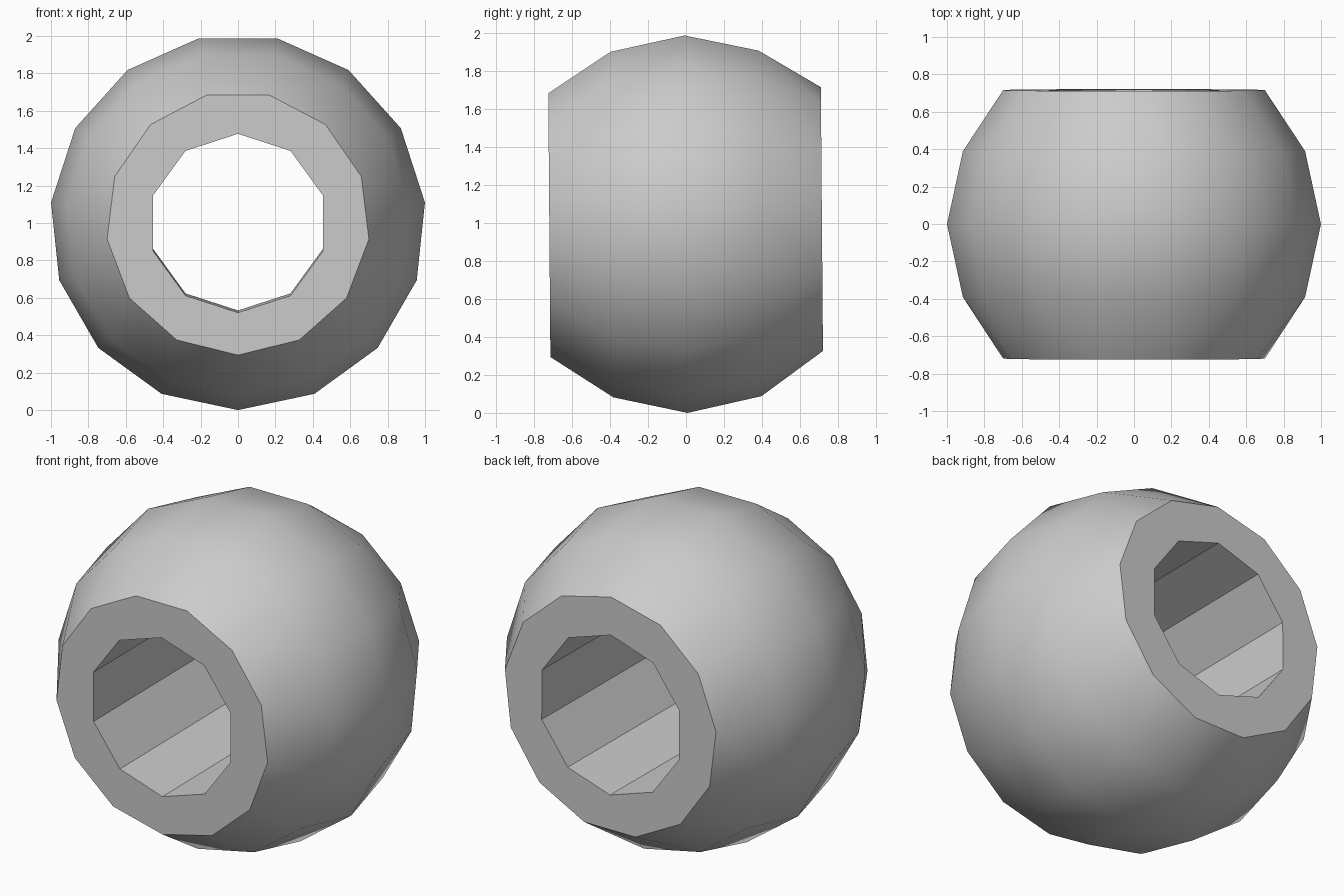
import bpy, bmesh
from math import sin, cos, tau

cube = bpy.data.objects.get("Cube")
if cube:
    bpy.data.objects.remove(cube, do_unlink=True)

TILT = 0.008      # the bore leans very slightly upward to the back
CENTRE_Z = 1.005

bm = bmesh.new()


def ring(sides, radius, y, phase=0.0):
    """Circle round the y axis, counted from its lowest point; phase is in steps."""
    angles = [tau * (i + phase) / sides for i in range(sides + 1)]
    verts = []
    for a in angles[:-1]:
        x, z = radius * sin(a), -radius * cos(a)
        verts.append(bm.verts.new((x, y - z * TILT, CENTRE_Z + z + y * TILT)))
    return verts + verts[:1], angles


def join(first, second):
    """Skin two rings: quads where corners line up, triangles elsewhere."""
    (va, aa), (vb, ab) = first, second
    i = j = 0
    while i < len(va) - 1 or j < len(vb) - 1:
        next_a = aa[i + 1] if i < len(va) - 1 else tau * 2
        next_b = ab[j + 1] if j < len(vb) - 1 else tau * 2
        if abs(next_a - next_b) < 0.001:
            face = [va[i], va[i + 1], vb[j + 1], vb[j]]
            i, j = i + 1, j + 1
        elif next_a < next_b:
            face = [va[i], va[i + 1], vb[j]]
            i += 1
        else:
            face = [va[i], vb[j + 1], vb[j]]
            j += 1
        bm.faces.new(face)


# Rounded outside, flat ends and faceted bore as one closed loop of rings
rings = [
    ring(10, 0.478, -0.72),
    ring(13, 0.705, -0.72),
    ring(15, 0.92, -0.39),
    ring(15, 1.005, 0.0),
    ring(15, 0.92, 0.39),
    ring(13, 0.705, 0.716, 0.5),
    ring(10, 0.478, 0.716),
]
for k, current in enumerate(rings):
    join(current, rings[(k + 1) % len(rings)])
bmesh.ops.recalc_face_normals(bm, faces=bm.faces)

mesh = bpy.data.meshes.new("bead")
bm.to_mesh(mesh)
bm.free()
bead = bpy.data.objects.new("bead", mesh)
bpy.context.collection.objects.link(bead)

# Plain grey
grey = bpy.data.materials.new("plain grey")
grey.use_nodes = True
colour = (0.6, 0.6, 0.6, 1)
grey.diffuse_color = colour
grey.node_tree.nodes["Principled BSDF"].inputs["Base Color"].default_value = colour
mesh.materials.append(grey)

# Smooth outside, crisp rims and bore
bpy.ops.object.select_all(action="DESELECT")
bead.select_set(True)
bpy.context.view_layer.objects.active = bead
bpy.ops.object.shade_smooth_by_angle(angle=0.55)
